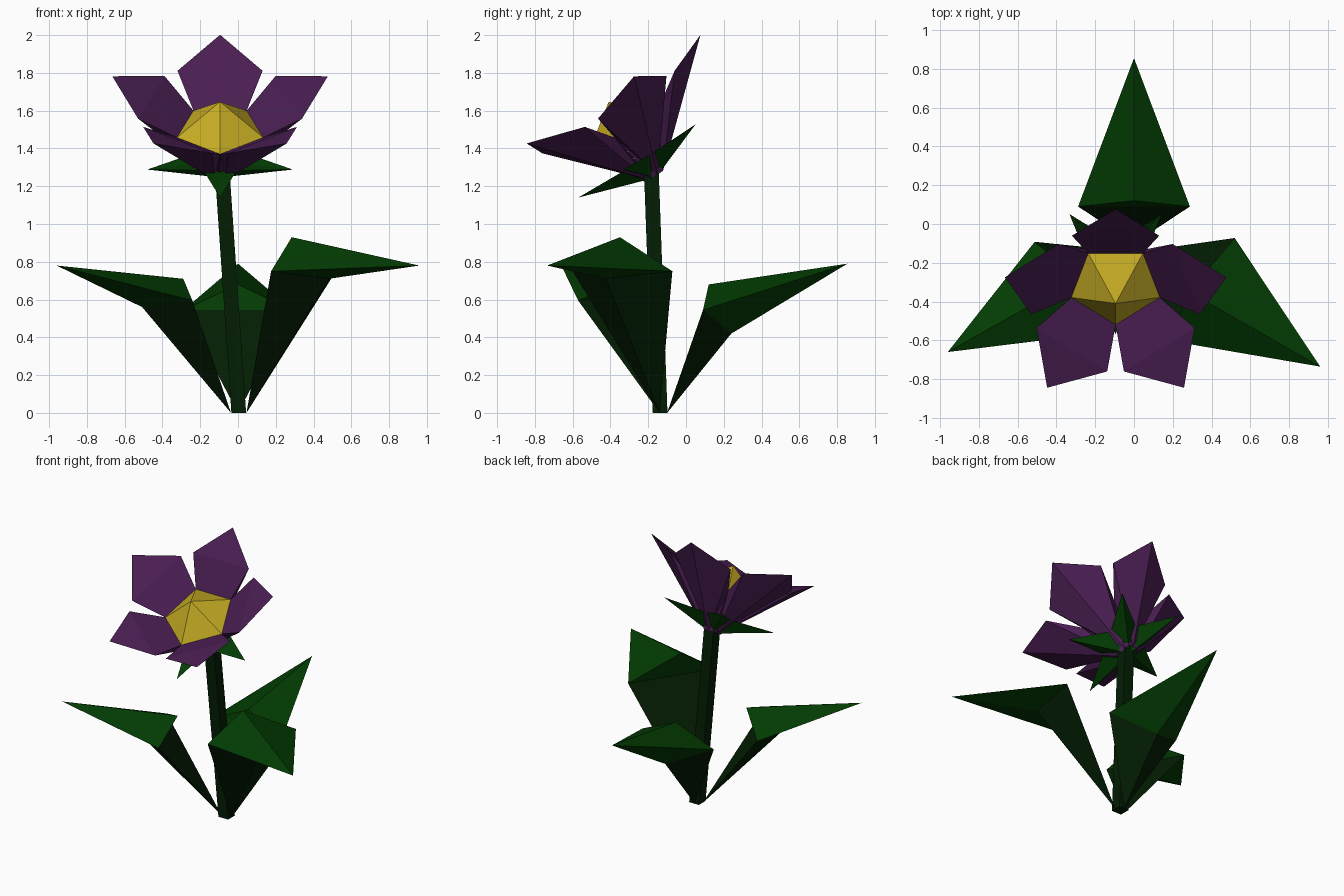
import bpy
import bmesh
from math import cos, sin, radians
from mathutils import Vector

cube = bpy.data.objects.get("Cube")
if cube:
    bpy.data.objects.remove(cube, do_unlink=True)


def material(name, rgb):
    mat = bpy.data.materials.new(name)
    mat.use_nodes = True
    mat.diffuse_color = (*rgb, 1)
    mat.node_tree.nodes["Principled BSDF"].inputs["Base Color"].default_value = (*rgb, 1)
    return mat


PURPLE = material("petal purple", (0.068, 0.013, 0.085))
YELLOW = material("centre yellow", (0.57, 0.42, 0.018))
GREEN = material("leaf green", (0.001, 0.045, 0.001))
STEM = material("dark stem green", (0.001, 0.013, 0.001))


def build(name, points, faces, *mats):
    """Make a flat-shaded closed object from a few points."""
    bm = bmesh.new()
    verts = [bm.verts.new(p) for p in points]
    for f in faces:
        bm.faces.new([verts[i] for i in f])
    bmesh.ops.recalc_face_normals(bm, faces=bm.faces)
    mesh = bpy.data.meshes.new(name)
    bm.to_mesh(mesh)
    bm.free()
    for mat in mats:
        mesh.materials.append(mat)
    obj = bpy.data.objects.new(name, mesh)
    bpy.context.collection.objects.link(obj)
    return obj


# The flower head leans forward: its own axes and origin
HEAD = Vector((-0.095, -0.18, 1.28))
TILT = radians(32)
SIDE = Vector((1, 0, 0))
UP = Vector((0, cos(TILT), sin(TILT)))
OUT = Vector((0, -sin(TILT), cos(TILT)))


def head_point(angle, r, t, n):
    """Point at radius r along angle, t sideways and n along the flower axis."""
    c, s = cos(angle), sin(angle)
    return HEAD + SIDE * (r * c - t * s) + UP * (r * s + t * c) + OUT * n


# Stem: slightly leaning square prism
foot, top = Vector((0.004, -0.137, 0)), Vector((-0.083, -0.183, 1.27))
ring = [Vector((x, y, 0)) * 0.039 for x, y in ((-1, -1), (1, -1), (1, 1), (-1, 1))]
stem_faces = [(i, (i + 1) % 4, 4 + (i + 1) % 4, 4 + i) for i in range(4)]
build("stem", [foot + p for p in ring] + [top + p for p in ring],
      stem_faces + [range(4), range(4, 8)], STEM)

# Petals: nearly flat front, keel behind, edges meeting in a cup at the base
for i in range(5):
    a = radians(90 + 72 * i)
    pts = [head_point(a, *p) for p in (
        (0.05, 0, -0.03), (0.194, -0.141, 0.256), (0.194, 0.141, 0.256),
        (0.383, -0.225, 0.387), (0.383, 0.225, 0.387), (0.6, 0, 0.476),
        (0.05, -0.036, -0.03), (0.05, 0.036, -0.03))]
    build(f"petal_{i + 1}", pts, [
        (0, 6, 1, 2, 7), (1, 3, 4, 2), (3, 5, 4),
        (0, 1, 6), (0, 3, 1), (0, 5, 3),
        (0, 4, 5), (0, 2, 4), (0, 7, 2)], PURPLE)

# Flower centre: low pentagonal pyramid
pts = [head_point(radians(-90 + 72 * i), 0.24, 0, 0.256) for i in range(5)]
pts.append(HEAD + OUT * 0.433)
build("flower_centre", pts,
      [(i, (i + 1) % 5, 5) for i in range(5)] + [range(5)], YELLOW)

# Calyx: five-pointed star of sepals under the petals
star = []
for i in range(5):
    a = radians(-90 + 72 * i)
    star += [head_point(a, 0.405, 0, 0.088), head_point(a + radians(36), 0.15, 0, 0.08)]
star += [HEAD + OUT * 0.06, HEAD - OUT * 0.04]
build("calyx", star,
      [(i, (i + 1) % 10, hub) for i in range(10) for hub in (10, 11)], GREEN)


# Leaves: dark stalk half below the bend, green blade half above it
def leaf(name, base, tip, ridge, edge, keel):
    """ridge and keel are (reach, sideways, height); edge is (reach, half width, height)."""
    base, tip = Vector(base), Vector(tip)
    along = Vector((tip.x - base.x, tip.y - base.y, 0)).normalized()
    across = Vector((-along.y, along.x, 0))

    def at(r, w, z):
        return base + along * r + across * w + Vector((0, 0, z))

    r, w, z = edge
    pts = [base, at(*ridge), at(r, w, z), at(*keel), at(r, -w, z), tip]
    blade = [(5, 1, 2), (5, 2, 3), (5, 3, 4), (5, 4, 1), (1, 4, 2)]
    stalk = [(0, 2, 4), (0, 3, 2), (0, 4, 3)]
    obj = build(name, pts, blade + stalk, GREEN, STEM)
    for face in obj.data.polygons:
        face.material_index = int(0 in face.vertices)


leaf("back_leaf", (0, -0.10, 0), (0, 0.855, 0.79),
     (0.22, 0, 0.68), (0.19, 0.288, 0.545), (0.34, 0, 0.42))
leaf("left_leaf", (0.045, -0.14, 0), (0.96, -0.735, 0.78),
     (0.315, -0.045, 0.93), (0.36, 0.315, 0.75), (0.52, 0, 0.71))
leaf("right_leaf", (-0.037, -0.14, 0), (-0.96, -0.66, 0.78),
     (0.29, 0, 0.71), (0.39, 0.275, 0.595), (0.54, 0, 0.56))
